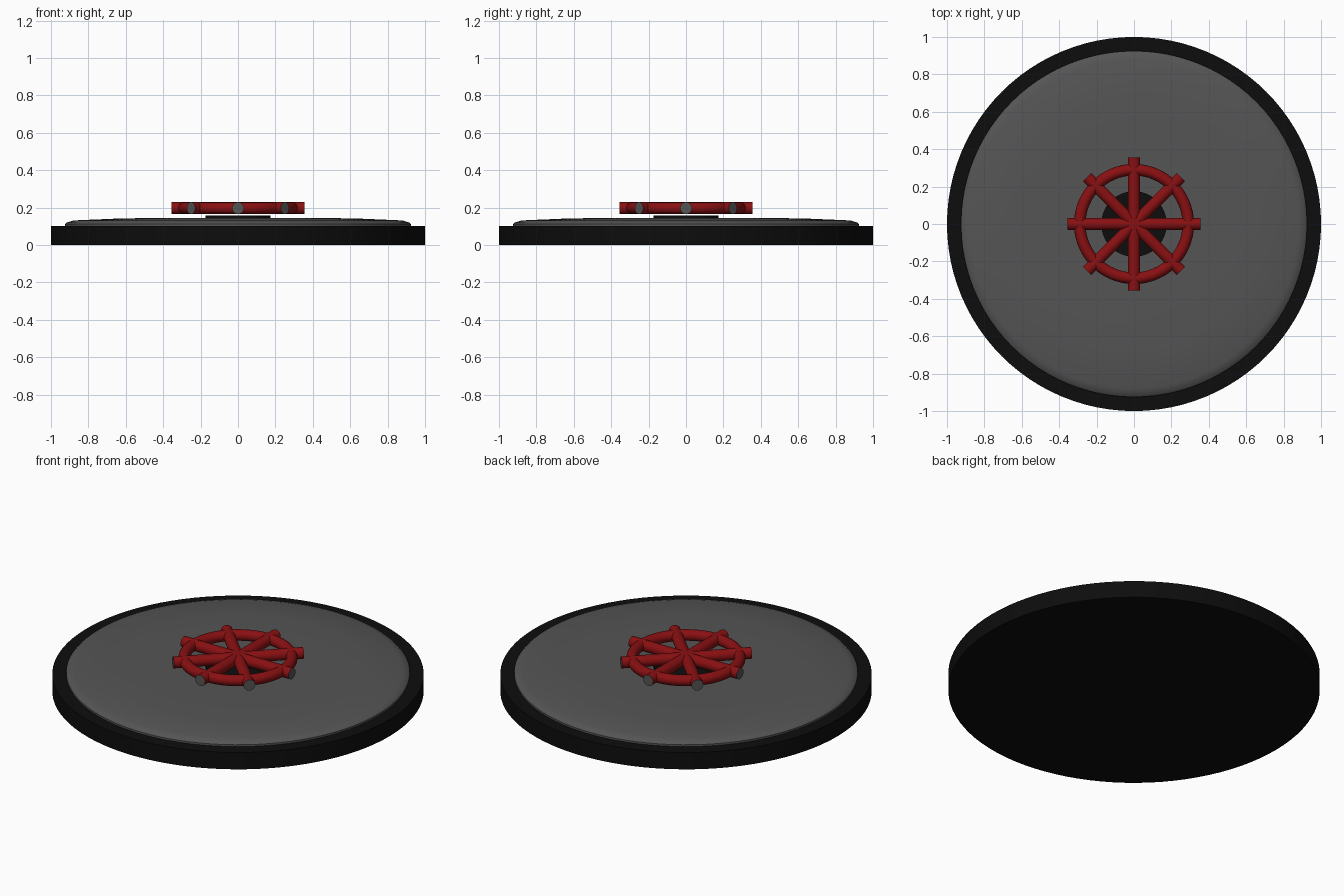
import bpy, bmesh
from math import pi, cos, sin, radians
from mathutils import Matrix

if "Cube" in bpy.data.objects:
    bpy.data.objects.remove(bpy.data.objects["Cube"])


def material(name, r, g, b):
    m = bpy.data.materials.new(name)
    m.diffuse_color = (r, g, b, 1)
    m.use_nodes = True
    m.node_tree.nodes["Principled BSDF"].inputs["Base Color"].default_value = m.diffuse_color
    return m


BLACK = material("black", 0.004, 0.004, 0.004)
GREY = material("dark_grey", 0.09, 0.09, 0.09)
RED = material("red", 0.25, 0.005, 0.006)


def finish(name, bm, mats):
    bmesh.ops.recalc_face_normals(bm, faces=bm.faces)
    mesh = bpy.data.meshes.new(name)
    bm.to_mesh(mesh)
    bm.free()
    ob = bpy.data.objects.new(name, mesh)
    bpy.context.collection.objects.link(ob)
    for m in mats:
        mesh.materials.append(m)
    bpy.ops.object.select_all(action='DESELECT')
    ob.select_set(True)
    bpy.context.view_layer.objects.active = ob
    bpy.ops.object.shade_smooth_by_angle(angle=radians(30))
    return ob


def lathe(name, profile, mat, sides=96):
    """Stack rings of (radius, z) and close both ends."""
    bm = bmesh.new()
    rings = [[bm.verts.new((r * cos(2 * pi * i / sides), r * sin(2 * pi * i / sides), z))
              for i in range(sides)] for r, z in profile]
    for a, b in zip(rings, rings[1:]):
        for i in range(sides):
            j = (i + 1) % sides
            bm.faces.new((a[i], a[j], b[j], b[i]))
    bm.faces.new(rings[0])
    bm.faces.new(rings[-1])
    return finish(name, bm, [mat])


# Round plate, shallow stepped cover and hub
lathe("base_plate", [(1, 0), (1, 0.1)], BLACK)
lathe("cover", [(0.925, 0.09), (0.925, 0.111), (0.915, 0.12), (0.88, 0.131),
                (0.67, 0.14), (0.54, 0.143), (0.15, 0.145)], GREY)
lathe("hub", [(0.175, 0.13), (0.175, 0.158)], BLACK)

# Handwheel rim
WHEEL_Z = 0.197
bpy.ops.mesh.primitive_torus_add(major_radius=0.29, minor_radius=0.031, major_segments=64,
                                 minor_segments=16, location=(0, 0, WHEEL_Z))
rim = bpy.context.object
rim.name = "wheel_rim"
rim.data.materials.append(RED)
bpy.ops.object.shade_smooth_by_angle(angle=radians(40))

# Four full-width spokes with grey end faces
for k in range(4):
    bm = bmesh.new()
    bmesh.ops.create_cone(bm, cap_ends=True, segments=32, radius1=0.032, radius2=0.032, depth=0.71,
                          matrix=Matrix.Rotation(pi / 2, 4, 'Y'))
    for f in bm.faces:
        f.material_index = 1 if len(f.verts) > 4 else 0
    spoke = finish(f"spoke_{k + 1}", bm, [RED, GREY])
    spoke.location.z = WHEEL_Z
    spoke.rotation_euler.z = k * pi / 4
